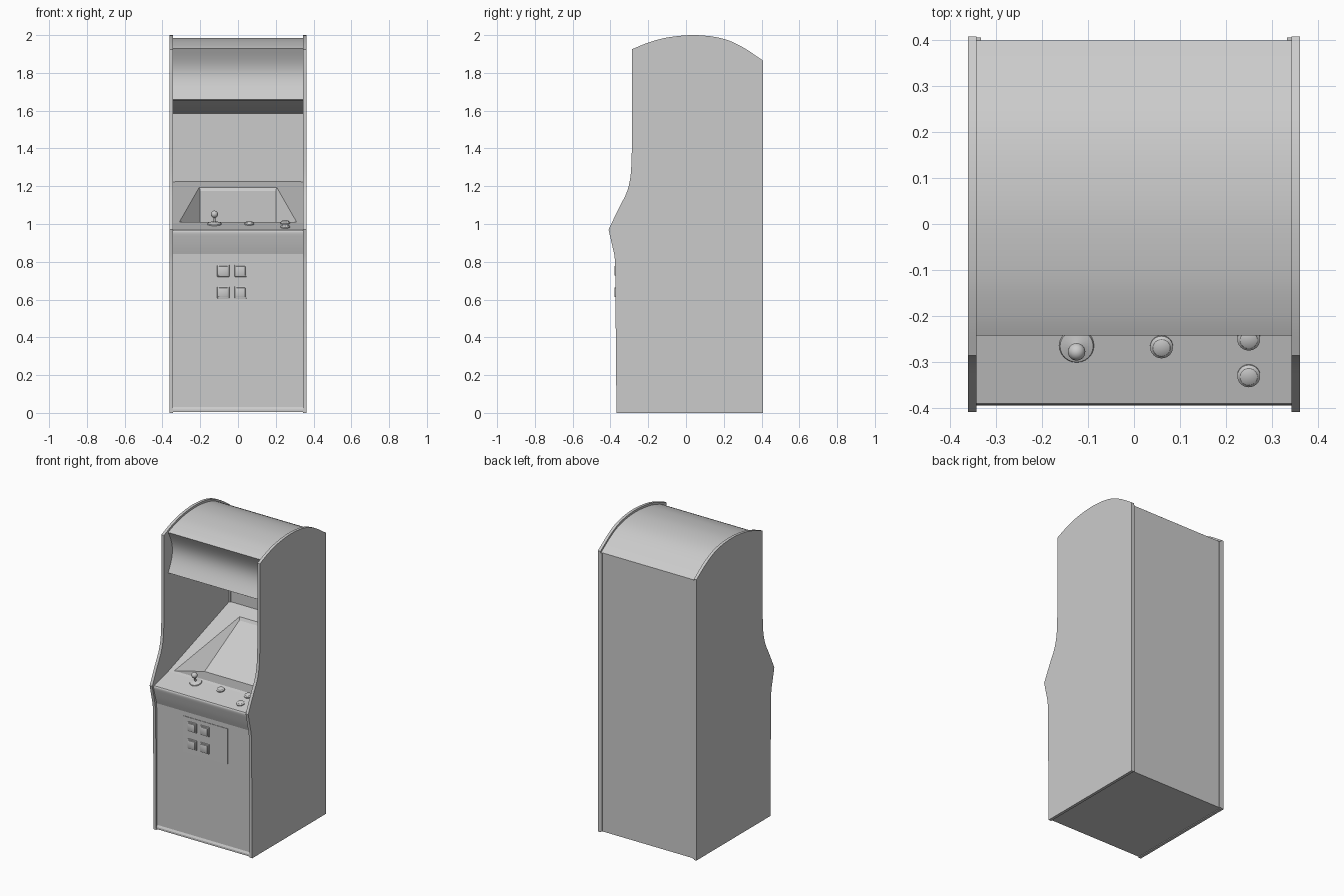
import bpy, bmesh, math
from mathutils import Vector, Matrix

if "Cube" in bpy.data.objects:
    bpy.data.objects.remove(bpy.data.objects["Cube"])

grey = bpy.data.materials.new("cabinet grey")
grey.use_nodes = True
grey.diffuse_color = (0.6, 0.6, 0.6, 1)
grey.node_tree.nodes["Principled BSDF"].inputs["Base Color"].default_value = (0.6, 0.6, 0.6, 1)

HALF = 0.343      # inner half width
OUTER = 0.362     # outer half width


def finish(name, bm, angle=30):
    mesh = bpy.data.meshes.new(name)
    bm.to_mesh(mesh)
    bm.free()
    mesh.materials.append(grey)
    ob = bpy.data.objects.new(name, mesh)
    bpy.context.collection.objects.link(ob)
    bpy.ops.object.select_all(action='DESELECT')
    ob.select_set(True)
    bpy.context.view_layer.objects.active = ob
    bpy.ops.object.shade_smooth_by_angle(angle=math.radians(angle))
    return ob


def spline(pts, steps=5):
    """Smooth curve through the given points."""
    p = [Vector(q) for q in pts]
    p = [2 * p[0] - p[1]] + p + [2 * p[-1] - p[-2]]
    out = []
    for a, b, c, d in zip(p, p[1:], p[2:], p[3:]):
        for i in range(steps):
            t = i / steps
            out.append(0.5 * (2 * b + (c - a) * t + (2 * a - 5 * b + 4 * c - d) * t * t
                              + (3 * b - a - 3 * c + d) * t ** 3))
    return out + [p[-2]]


def slab(name, profile, x0, x1):
    """Solid plate with a (y, z) outline."""
    bm = bmesh.new()
    face = bm.faces.new([bm.verts.new((x0, p[0], p[1])) for p in profile])
    moved = bmesh.ops.extrude_face_region(bm, geom=[face])["geom"]
    bmesh.ops.translate(bm, vec=(x1 - x0, 0, 0),
                        verts=[v for v in moved if isinstance(v, bmesh.types.BMVert)])
    bmesh.ops.recalc_face_normals(bm, faces=bm.faces)
    return finish(name, bm)


def sheet(name, profile):
    """Skin across the cabinet; faces point to the left of the (y, z) path."""
    bm = bmesh.new()
    rows = [[bm.verts.new((s * HALF, p[0], p[1])) for s in (-1, 1)] for p in profile]
    for a, b in zip(rows, rows[1:]):
        bm.faces.new((a[0], a[1], b[1], b[0]))
    return finish(name, bm)


def box(name, x0, x1, y0, y1, z0, z1, bevel=0):
    bm = bmesh.new()
    bmesh.ops.create_cube(bm, size=1)
    for v in bm.verts:
        v.co = Vector(((x0 + x1) / 2 + v.co.x * (x1 - x0),
                       (y0 + y1) / 2 + v.co.y * (y1 - y0),
                       (z0 + z1) / 2 + v.co.z * (z1 - z0)))
    if bevel:
        bmesh.ops.bevel(bm, geom=bm.edges[:], offset=bevel, segments=2, affect='EDGES', profile=0.5)
    return finish(name, bm)


def lathe(name, profile, place):
    """Turn an (r, h) profile about its own upright axis."""
    bm = bmesh.new()
    verts = [bm.verts.new((r, 0, h)) for r, h in profile]
    edges = [bm.edges.new(e) for e in zip(verts, verts[1:])]
    bmesh.ops.spin(bm, geom=verts + edges, cent=(0, 0, 0), axis=(0, 0, 1),
                   angle=math.tau, steps=24, use_merge=True)
    bmesh.ops.remove_doubles(bm, verts=bm.verts, dist=1e-5)
    bmesh.ops.recalc_face_normals(bm, faces=bm.faces)
    bm.transform(place)
    return finish(name, bm, 40)


# Side panels
crown = spline([(-0.287, 1.925), (-0.2, 1.96), (-0.1, 1.987), (0.04, 2.0),
                (0.18, 1.985), (0.29, 1.942), (0.408, 1.865)])
neck = spline([(-0.41, 0.97), (-0.36, 1.075), (-0.313, 1.17), (-0.293, 1.26), (-0.287, 1.38)])
outline = [(0.408, 0), (-0.368, 0), (-0.375, 0.8), (-0.38, 0.84)] + neck + crown
slab("left_side_panel", outline, HALF, OUTER)
slab("right_side_panel", outline, -OUTER, -HALF)

# Roof, back and floor
roof = [(-0.243, 1.928)] + [(p.x, p.y - 0.014) for p in crown if -0.23 < p.x < 0.39] + [(0.4, 1.855)]
sheet("roof", roof)
sheet("back_panel", [(0.4, 1.855), (0.4, 0.005)])
sheet("floor", [(0.4, 0.005), (-0.365, 0.005)])
for side, s in (("left", 1), ("right", -1)):
    x0, x1 = sorted((s * 0.333, s * HALF))
    box(side + "_back_strip", x0, x1, 0.395, 0.406, 0.005, 1.855)

# Concave sign board and ceiling of the screen bay
sign = [(-0.243 + 0.045 * math.sin(math.pi * i / 16), 1.66 + 0.268 * i / 16) for i in range(17)]
sheet("sign_board", sign)
sheet("bay_ceiling", [(0.4, 1.585), (-0.235, 1.655), (-0.243, 1.66)])
sheet("bay_back", [(0.4, 1.225), (0.4, 1.585)])

# Lower front with kick lip, apron and control deck
sheet("front_panel", [(-0.365, 0.005), (-0.365, 0.018), (-0.358, 0.03), (-0.363, 0.84)])
apron = spline([(-0.363, 0.84), (-0.376, 0.88), (-0.387, 0.92), (-0.395, 0.955), (-0.391, 0.967)], 3)
sheet("apron", apron)
sheet("control_deck", [(-0.391, 0.967), (-0.243, 1.005)])

# Screen bezel with sunken screen
def bezel_z(y):
    return 1.005 + (y + 0.243) * 0.22 / 0.643

def ring(bm, wide, y0, z0, narrow, y1, z1):
    return [bm.verts.new(c) for c in ((-wide, y0, z0), (wide, y0, z0),
                                      (narrow, y1, z1), (-narrow, y1, z1))]

bm = bmesh.new()
loops = [ring(bm, HALF, -0.243, bezel_z(-0.243), HALF, 0.4, bezel_z(0.4)),
         ring(bm, 0.31, -0.225, bezel_z(-0.225), 0.205, 0.31, bezel_z(0.31)),
         ring(bm, 0.2, -0.065, 0.975, 0.2, 0.3, 1.175)]
for a, b in zip(loops, loops[1:]):
    for i in range(4):
        j = (i + 1) % 4
        bm.faces.new((a[i], a[j], b[j], b[i]))
bm.faces.new(loops[-1])
finish("screen_bezel", bm, 15)


# Controls
def on_deck(x, y):
    z = 0.967 + (y + 0.391) * 0.038 / 0.148
    return Matrix.Translation((x, y, z)) @ Matrix.Rotation(math.atan2(0.038, 0.148), 4, 'X')

ball = [(0.019 * math.cos(a), 0.054 + 0.019 * math.sin(a))
        for a in [math.radians(-70 + 16 * i) for i in range(11)]]
lathe("joystick", [(0.038, 0), (0.036, 0.005), (0.012, 0.009), (0.006, 0.012), (0.006, 0.037)]
      + ball + [(0, 0.073)], on_deck(-0.125, -0.265))
button = [(0.025, 0), (0.025, 0.006), (0.021, 0.008), (0.019, 0.012), (0.012, 0.015), (0, 0.016)]
for name, x, y in (("start_button", 0.06, -0.267), ("rear_button", 0.25, -0.25),
                   ("front_button", 0.25, -0.33)):
    lathe(name, button, on_deck(x, y))

# Coin door with four square buttons
box("coin_door", -0.145, 0.18, -0.366, -0.355, 0.575, 0.81)
for row, z in (("upper", 0.752), ("lower", 0.638)):
    for col, x in (("right", -0.078), ("left", 0.014)):
        name = f"{row}_{col}_coin"
        box(name + "_frame", x - 0.032, x + 0.032, -0.373, -0.36, z - 0.032, z + 0.032, 0.003)
        box(name + "_button", x - 0.025, x + 0.025, -0.379, -0.365, z - 0.025, z + 0.025, 0.003)
